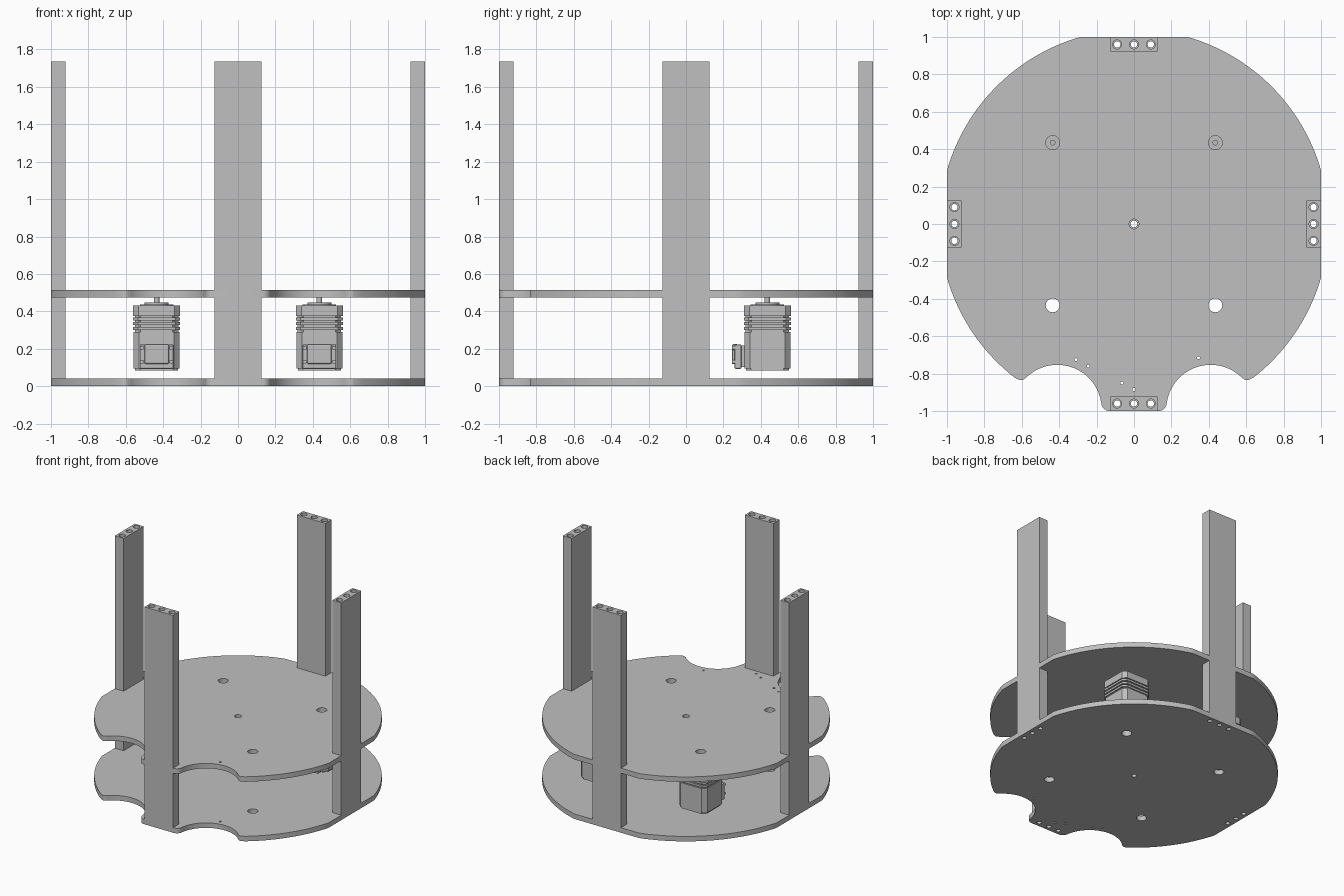
import bpy
import bmesh
from math import radians, cos, sin, pi

cube = bpy.data.objects.get("Cube")
if cube:
    bpy.data.objects.remove(cube, do_unlink=True)

grey = bpy.data.materials.new("plain grey")
grey.use_nodes = True
colour = (0.527, 0.527, 0.527, 1)
grey.diffuse_color = colour
grey.node_tree.nodes["Principled BSDF"].inputs["Base Color"].default_value = colour


def arc(cx, cy, r, a0, a1, n):
    """Points along an arc, angles in degrees."""
    angles = [radians(a0 + (a1 - a0) * i / n) for i in range(n + 1)]
    return [(cx + r * cos(a), cy + r * sin(a)) for a in angles]


def circle(cx, cy, r, n=24):
    return arc(cx, cy, r, 0, 360, n)[:-1]


def chamfered(cx, cy, h, c):
    """Square outline of half width h with corners cut by c."""
    k = h - c
    pts = [(h, -k), (h, k), (k, h), (-k, h), (-h, k), (-h, -k), (-k, -h), (k, -h)]
    return [(cx + x, cy + y) for x, y in pts]


def slab(name, outlines, z0, z1):
    """Extrude a filled outline (later outlines are holes) from z0 to z1."""
    curve = bpy.data.curves.new(name, "CURVE")
    curve.dimensions = "2D"
    curve.fill_mode = "BOTH"
    curve.extrude = (z1 - z0) / 2
    for pts in outlines:
        spline = curve.splines.new("POLY")
        spline.points.add(len(pts) - 1)
        for p, (x, y) in zip(spline.points, pts):
            p.co = (x, y, 0, 1)
        spline.use_cyclic_u = True
    ob = bpy.data.objects.new(name, curve)
    bpy.context.collection.objects.link(ob)
    ob.location.z = (z0 + z1) / 2
    bpy.ops.object.select_all(action="DESELECT")
    ob.select_set(True)
    bpy.context.view_layer.objects.active = ob
    bpy.ops.object.convert(target="MESH")
    ob = bpy.context.view_layer.objects.active
    bm = bmesh.new()
    bm.from_mesh(ob.data)
    bmesh.ops.remove_doubles(bm, verts=bm.verts, dist=0.00005)
    bmesh.ops.recalc_face_normals(bm, faces=bm.faces)
    bm.to_mesh(ob.data)
    bm.free()
    ob.data.materials.clear()
    ob.data.materials.append(grey)
    bpy.ops.object.shade_smooth_by_angle(angle=radians(30))
    return ob


def box(name, x, y, z, sx, sy, sz, bevel=0):
    bpy.ops.mesh.primitive_cube_add(size=1, location=(x, y, z))
    ob = bpy.context.object
    ob.name = name
    ob.scale = (sx, sy, sz)
    bpy.ops.object.transform_apply(location=False, rotation=False, scale=True)
    ob.data.materials.append(grey)
    if bevel:
        mod = ob.modifiers.new("bevel", "BEVEL")
        mod.width = bevel
        mod.segments = 2


# Plate outline: disc with four flats and two wheel cutouts, mirrored in x
R = 1 / cos(radians(16))
rim = [(min(x, 1), min(y, 1)) for x, y in arc(0, 0, R, -52, 90, 71)]
half = (arc(0.13, -0.955, 0.045, -90, 0, 8)
        + arc(0.41, -0.99, 0.237, 171, 44, 32)
        + arc(0.605, -0.805, 0.03, 224, 306, 8) + rim)
outline = half + [(-x, y) for x, y in reversed(half[:-1])]

# Holes in the plates
M = 0.435
QUARTERS = [(0, -1), (1, 0), (0, 1), (-1, 0)]
post_holes = [(0.96 * dx - s * dy, 0.96 * dy + s * dx)
              for dx, dy in QUARTERS for s in (-0.09, 0, 0.09)]
holes = [circle(x, y, 0.017) for x, y in post_holes]
holes += [circle(sx * M, sy * M, 0.037, 32) for sx in (-1, 1) for sy in (-1, 1)]
small = [(-0.31, -0.725), (-0.245, -0.76), (-0.065, -0.85), (0, -0.885), (0.345, -0.715)]
holes += [circle(x, y, 0.008, 12) for x, y in small]

slab("lower_plate", [outline, circle(0, 0, 0.018)] + holes, 0, 0.04)
slab("upper_plate", [outline, circle(0, 0, 0.026)] + holes, 0.475, 0.515)

# Posts with three long bores, below and above the upper plate
names = ["front", "left", "back", "right"]
for i, (dx, dy) in enumerate(QUARTERS):
    corners = [(0.922, -0.126), (1, -0.126), (1, 0.126), (0.922, 0.126)]
    rect = [(r * dx - t * dy, r * dy + t * dx) for r, t in corners]
    bores = [circle(x, y, 0.024) for x, y in post_holes[i * 3:i * 3 + 3]]
    slab(names[i] + "_lower_post", [rect] + bores, 0.04, 0.475)
    slab(names[i] + "_upper_post", [rect] + bores, 0.515, 1.735)

# Two motors between the plates
for side, x in (("left", M), ("right", -M)):
    pre = side + "_motor_"
    slab(pre + "base", [chamfered(x, M, 0.115, 0.028)], 0.083, 0.095)
    slab(pre + "can", [chamfered(x, M, 0.123, 0.03)], 0.095, 0.29)
    slab(pre + "core", [chamfered(x, M, 0.116, 0.03)], 0.29, 0.375)
    for k in range(3):
        z = 0.3 + k * 0.026
        slab(pre + "fin", [chamfered(x, M, 0.126, 0.026)], z, z + 0.016)
    slab(pre + "cap", [chamfered(x, M, 0.126, 0.03)], 0.375, 0.43)
    slab(pre + "flange", [circle(x, M, 0.09, 40)], 0.43, 0.436)
    slab(pre + "boss", [circle(x, M, 0.064, 40)], 0.436, 0.446)
    slab(pre + "shaft", [circle(x, M, 0.015)], 0.446, 0.482)
    # Connector housing on the front of the motor
    box(pre + "connector_neck", x, 0.303, 0.16, 0.17, 0.03, 0.115)
    box(pre + "connector_plate", x, 0.278, 0.158, 0.18, 0.036, 0.13, 0.006)
    box(pre + "connector_cover", x, 0.262, 0.172, 0.13, 0.03, 0.105, 0.006)
    for sx in (-1, 1):
        for z in (0.13, 0.205):
            bpy.ops.mesh.primitive_cylinder_add(
                vertices=12, radius=0.011, depth=0.02,
                location=(x + sx * 0.078, 0.255, z), rotation=(pi / 2, 0, 0))
            bpy.context.object.name = pre + "screw"
            bpy.context.object.data.materials.append(grey)
